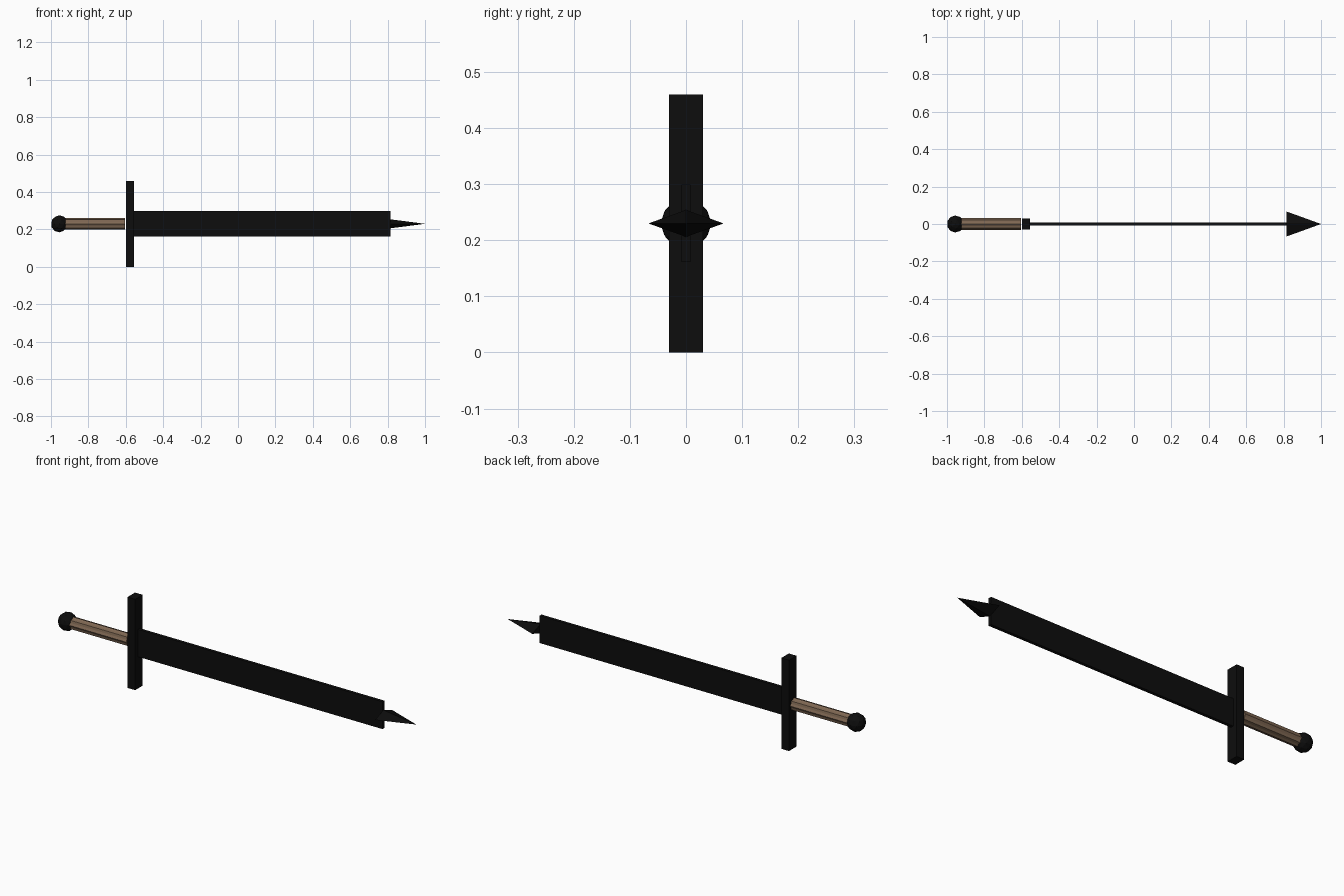
import bpy, bmesh, math
from mathutils import Matrix

if "Cube" in bpy.data.objects:
    bpy.data.objects.remove(bpy.data.objects["Cube"])

ZC = 0.23  # height of the sword's long axis


def material(name, rgb):
    m = bpy.data.materials.new(name)
    m.diffuse_color = (*rgb, 1)
    m.use_nodes = True
    m.node_tree.nodes["Principled BSDF"].inputs["Base Color"].default_value = m.diffuse_color
    return m


black = material("black_metal", (0.004, 0.004, 0.004))
brown = material("brown_leather", (0.21, 0.135, 0.085))


def finish(name, bm, mat):
    bmesh.ops.recalc_face_normals(bm, faces=bm.faces)
    me = bpy.data.meshes.new(name)
    bm.to_mesh(me)
    bm.free()
    me.materials.append(mat)
    ob = bpy.data.objects.new(name, me)
    bpy.context.collection.objects.link(ob)
    return ob


def box(name, x0, x1, half_y, half_z, mat):
    bm = bmesh.new()
    bmesh.ops.create_cube(bm, size=1)
    bmesh.ops.scale(bm, vec=(x1 - x0, 2 * half_y, 2 * half_z), verts=bm.verts)
    bmesh.ops.translate(bm, vec=((x0 + x1) / 2, 0, ZC), verts=bm.verts)
    return finish(name, bm, mat)


# Flat blade and cross guard
box("blade", -0.556, 0.815, 0.008, 0.069, black)
box("cross_guard", -0.598, -0.555, 0.03, 0.23, black)

# Flattened pointed tip, wide across the blade
bm = bmesh.new()
ring = [bm.verts.new((0.815, 0.067 * math.cos(a), ZC + 0.024 * math.sin(a)))
        for a in (i * math.pi / 2 for i in range(4))]
apex = bm.verts.new((1.0, 0, ZC))
bm.faces.new(ring)
for i in range(4):
    bm.faces.new((ring[i], ring[(i + 1) % 4], apex))
finish("blade_tip", bm, black)

# Lightly fluted grip
bm = bmesh.new()
N = 16
profile = []
for i in range(N):
    r = 0.031 if i % 2 == 0 else 0.027
    a = 2 * math.pi * i / N
    profile.append(bm.verts.new((-0.925, r * math.cos(a), ZC + r * math.sin(a))))
base = bm.faces.new(profile)
ext = bmesh.ops.extrude_face_region(bm, geom=[base], use_keep_orig=True)
bmesh.ops.translate(bm, vec=(0.32, 0, 0),
                    verts=[v for v in ext["geom"] if isinstance(v, bmesh.types.BMVert)])
finish("grip", bm, brown)

# Faceted round pommel
bm = bmesh.new()
bmesh.ops.create_icosphere(bm, subdivisions=2, radius=0.0455,
                           matrix=Matrix.Translation((-0.955, 0, ZC)))
finish("pommel", bm, black)
